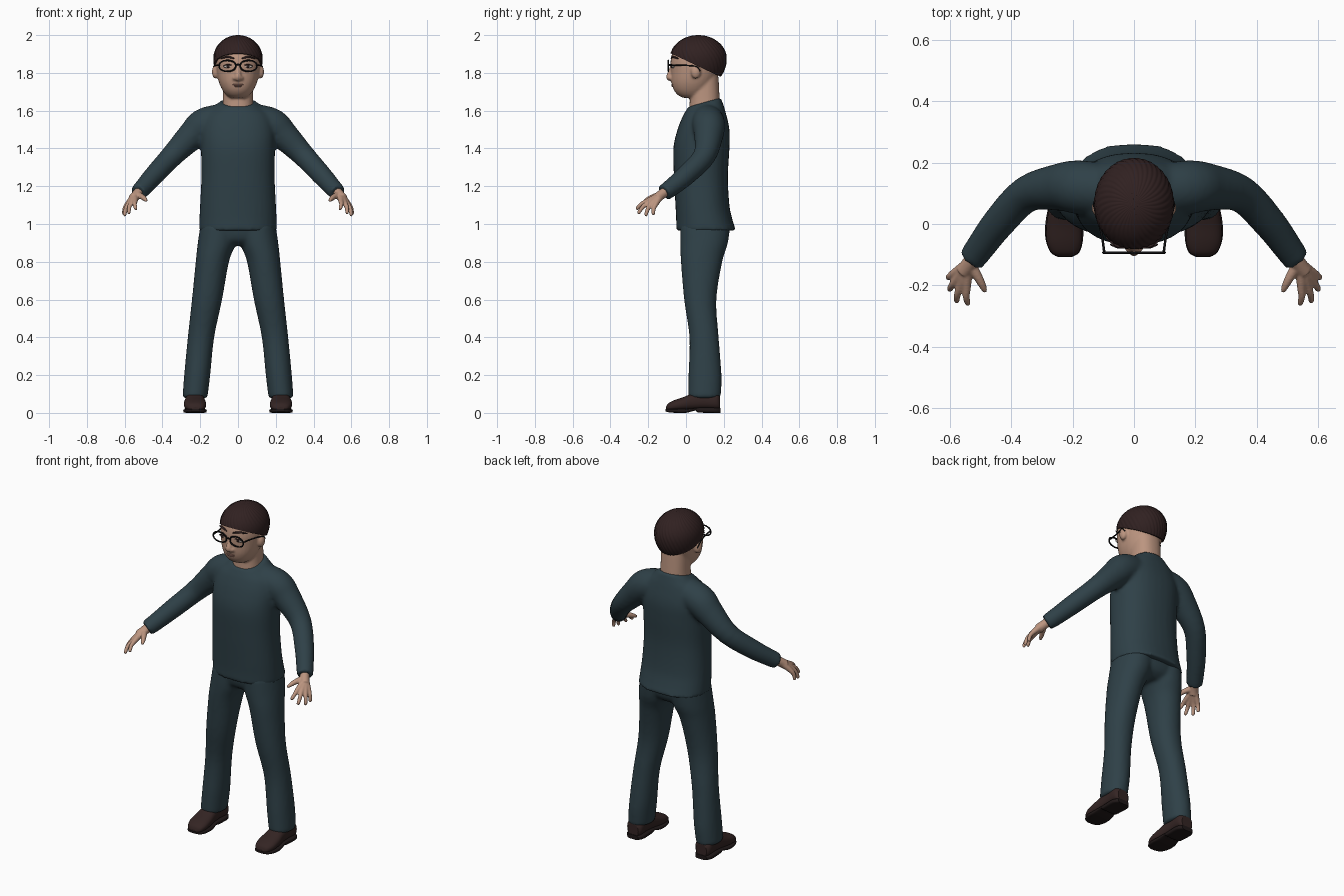
import bpy, bmesh, math
from mathutils import Vector, Matrix

cube = bpy.data.objects.get("Cube")
if cube:
    bpy.data.objects.remove(cube, do_unlink=True)


def material(name, rgb):
    m = bpy.data.materials.new(name)
    m.use_nodes = True
    m.diffuse_color = (*rgb, 1)
    m.node_tree.nodes["Principled BSDF"].inputs["Base Color"].default_value = (*rgb, 1)
    return m


CLOTH = material("dark_teal_cloth", (.028, .052, .064))
SKIN = material("skin", (.5, .3, .215))
HAIR = material("dark_brown_hair", (.03, .015, .015))
LEATHER = material("brown_leather", (.034, .018, .017))
SOLE = material("dark_sole", (.014, .009, .009))
BLACK = material("black_frame", (.006, .006, .007))
LIPS = material("lips", (.36, .18, .14))
WHITE = material("eye_white", (.55, .5, .46))


def refine(rows, steps=5):
    """Catmull-Rom interpolation of rows of numbers."""
    out = []
    for i in range(len(rows) - 1):
        a, b, c, d = rows[max(i - 1, 0)], rows[i], rows[i + 1], rows[min(i + 2, len(rows) - 1)]
        for k in range(steps):
            t = k / steps
            out.append([q + .5 * t * (r - p + t * (2*p - 5*q + 4*r - s + t * (3*(q - r) + s - p)))
                        for p, q, r, s in zip(a, b, c, d)])
    return out + [list(rows[-1])]


def loft(bm, rings, n=32, power=2.0, closed=False):
    """Skin superellipse rings given as (centre, half axis, half axis)."""
    loops = []
    for c, u, v in rings:
        loop = []
        for k in range(n):
            a = math.tau * k / n
            x, y = math.cos(a), math.sin(a)
            x, y = (math.copysign(abs(w) ** (2 / power), w) for w in (x, y))
            loop.append(bm.verts.new(Vector(c) + Vector(u) * x + Vector(v) * y))
        loops.append(loop)
    pairs = list(zip(loops, loops[1:]))
    if closed:
        pairs.append((loops[-1], loops[0]))
    else:
        bm.faces.new(loops[0])
        bm.faces.new(loops[-1])
    for p, q in pairs:
        for k in range(n):
            bm.faces.new((p[k], p[(k + 1) % n], q[(k + 1) % n], q[k]))


def column(bm, rows, side=1, power=2.3):
    """Upright loft: z, front y, back y, centre x, half width, tilt."""
    loft(bm, [((side * cx, (f + b) / 2, z), (w, 0, 0), (0, (b - f) / 2, t * (b - f) / 2))
              for z, f, b, cx, w, t in refine(rows)], power=power)


def lengthwise(bm, rows, power):
    """Loft along y: y, bottom z, top z, centre x, half width."""
    loft(bm, [((cx, y, (lo + hi) / 2), (w, 0, 0), (0, 0, (hi - lo) / 2))
              for y, lo, hi, cx, w in refine(rows, 4)], n=28, power=power)


def tube(bm, rows, side=1, n=12, closed=False, ref=(0, 0, 1), steps=4):
    """Round tube: x, y, z, radius."""
    rows = rows if closed else refine(rows, steps)
    pts = [Vector((side * r[0], r[1], r[2])) for r in rows]
    rings = []
    for i, p in enumerate(pts):
        prev = pts[i - 1] if closed or i else p
        nxt = pts[(i + 1) % len(pts)] if closed or i + 1 < len(pts) else p
        t = (nxt - prev).normalized()
        u = t.cross(Vector(ref)).normalized()
        rings.append((p, u * rows[i][3], u.cross(t) * rows[i][3]))
    loft(bm, rings, n=n, closed=closed)


def ball(bm, centre, half):
    bmesh.ops.create_uvsphere(bm, u_segments=24, v_segments=14, radius=1,
                              matrix=Matrix.Translation(centre) @ Matrix.Diagonal((*half, 1)))


def finish(bm, name, mat, mirror=False, voxel=0, relax=5):
    bmesh.ops.recalc_face_normals(bm, faces=bm.faces)
    for f in bm.faces:
        f.smooth = len(f.verts) < 5
    mesh = bpy.data.meshes.new(name)
    bm.to_mesh(mesh)
    bm.free()
    mesh.materials.append(mat)
    ob = bpy.data.objects.new(name, mesh)
    bpy.context.collection.objects.link(ob)
    if mirror:
        ob.modifiers.new("Mirror", 'MIRROR').use_mirror_merge = False
    if voxel:
        r = ob.modifiers.new("Blend", 'REMESH')
        r.mode, r.voxel_size, r.use_smooth_shade = 'VOXEL', voxel, True
        s = ob.modifiers.new("Relax", 'SMOOTH')
        s.factor, s.iterations = .5, relax
    return ob


# Sweater: torso and sleeves blended together
bm = bmesh.new()
column(bm, [(.965, -.052, .265, 0, .207, 0), (1.02, -.052, .247, 0, .205, 0),
            (1.1, -.056, .23, 0, .201, 0), (1.25, -.064, .222, 0, .194, 0),
            (1.4, -.067, .23, 0, .196, 0), (1.5, -.045, .23, 0, .195, 0),
            (1.58, -.018, .21, 0, .17, .1), (1.62, .0, .195, 0, .125, .2),
            (1.645, .012, .185, 0, .095, .28)])
for side in (1, -1):
    tube(bm, [(.08, .11, 1.555, .083), (.18, .12, 1.525, .088), (.245, .12, 1.467, .077),
              (.35, .097, 1.36, .06), (.44, .005, 1.262, .054), (.5, -.075, 1.195, .048),
              (.528, -.115, 1.166, .045)], side, n=24)
finish(bm, "sweater", CLOTH, voxel=.011)

# Trousers: hips and two legs
bm = bmesh.new()
column(bm, [(.885, .03, .17, 0, .07, 0), (.92, -.015, .215, 0, .16, 0), (1.0, -.03, .235, 0, .195, 0)])
for side in (1, -1):
    column(bm, [(.078, .012, .184, .228, .066, 0), (.2, .013, .188, .216, .069, 0),
                (.4, .018, .173, .196, .07, 0), (.6, -.01, .161, .164, .08, 0),
                (.8, -.027, .192, .136, .088, 0), (.9, -.031, .222, .112, .101, 0),
                (1.0, -.03, .235, .1, .098, 0)], side, power=2.1)
finish(bm, "trousers", CLOTH, voxel=.011)

# Shoes
bm = bmesh.new()
lengthwise(bm, [(-.106, .012, .03, .225, .018), (-.095, .01, .05, .225, .042),
                (-.06, .01, .068, .227, .057), (-.01, .012, .085, .228, .058),
                (.04, .015, .105, .228, .052), (.1, .018, .115, .228, .05),
                (.16, .015, .11, .228, .05), (.18, .015, .09, .228, .035)], 2.4)
finish(bm, "shoes", LEATHER, mirror=True)
bm = bmesh.new()
lengthwise(bm, [(-.108, .008, .02, .225, .022), (-.092, .003, .022, .225, .047),
                (-.05, 0, .022, .227, .061), (.0, 0, .022, .228, .061),
                (.05, .012, .026, .228, .053), (.065, .002, .028, .228, .053),
                (.15, 0, .028, .228, .055), (.183, 0, .026, .228, .036)], 4)
finish(bm, "shoe_soles", SOLE, mirror=True)

# Hands: wrist, palm, four fingers and thumb
bm = bmesh.new()
tube(bm, [(.51, -.09, 1.185, .026), (.54, -.135, 1.152, .026), (.555, -.155, 1.135, .027)], n=16)
for x, y, z, tx, ty, tz in ((.545, -.203, 1.122, .541, -.264, 1.078),
                            (.564, -.198, 1.113, .579, -.255, 1.055),
                            (.578, -.182, 1.108, .602, -.215, 1.043),
                            (.585, -.16, 1.106, .607, -.175, 1.048)):
    base, knuckle, tip = Vector((.545, -.135, 1.15)), Vector((x, y, z)), Vector((tx, ty, tz))
    mid = knuckle.lerp(tip, .5) + Vector((.004, -.003, .005))
    tube(bm, [(*base, .021), (*knuckle, .0145), (*mid, .0115), (*knuckle.lerp(tip, .92), .0095),
              (*tip, .005)])
tube(bm, [(.535, -.13, 1.155, .02), (.51, -.17, 1.145, .0155), (.494, -.2, 1.133, .0125),
          (.484, -.222, 1.122, .007)])
finish(bm, "hands", SKIN, mirror=True, voxel=.0045, relax=4)

# Head with neck, nose and ears
bm = bmesh.new()
column(bm, [(1.668, -.015, .08, 0, .04, 0), (1.683, -.043, .1, 0, .062, 0),
            (1.71, -.065, .125, 0, .083, 0), (1.75, -.077, .15, 0, .101, 0),
            (1.8, -.08, .172, 0, .112, 0), (1.86, -.082, .187, 0, .117, 0),
            (1.92, -.067, .18, 0, .108, 0), (1.96, -.03, .15, 0, .08, 0)], power=2.15)
column(bm, [(1.57, .015, .18, 0, .085, 0), (1.66, .02, .178, 0, .08, 0), (1.78, .02, .172, 0, .08, 0)])
tube(bm, [(0, -.068, 1.845, .012), (0, -.08, 1.805, .015), (0, -.088, 1.777, .018),
          (0, -.078, 1.765, .012)], ref=(1, 0, 0))
for side in (1, -1):
    ball(bm, (side * .016, -.08, 1.772), (.013, .015, .011))
    ball(bm, (side * .12, .052, 1.805), (.018, .026, .036))
finish(bm, "head", SKIN, voxel=.0065, relax=4)

# Hair: bowl cap with swirling strands, trimmed along a sloping line
bm = bmesh.new()
bmesh.ops.create_uvsphere(bm, u_segments=240, v_segments=40, radius=1)
for v in bm.verts:
    x, y, z = v.co
    ring = math.hypot(x, y)
    strand = abs(math.sin(18 * math.atan2(y, x) + 9 * z))
    s = 1 + .03 * ring * (strand ** .6 - 1)
    v.co = (x * s * .131, .065 + y * s * .151, 1.875 + z * s * (.125 if z > 0 else .155))
bmesh.ops.bisect_plane(bm, geom=bm.verts[:] + bm.edges[:] + bm.faces[:],
                       plane_co=(0, -.08, 1.903), plane_no=(0, .47, 1), clear_inner=True)
bmesh.ops.holes_fill(bm, edges=[e for e in bm.edges if e.is_boundary])
finish(bm, "hair", HAIR)

# Face details
bm = bmesh.new()
ball(bm, (.052, -.068, 1.834), (.024, .008, .0085))
finish(bm, "eyes", WHITE, mirror=True)
bm = bmesh.new()
ball(bm, (.052, -.073, 1.834), (.0085, .006, .0085))
tube(bm, [(.026, -.075, 1.839, .002), (.052, -.077, 1.844, .003), (.078, -.066, 1.837, .002)])
finish(bm, "irises_and_lashes", HAIR, mirror=True)
bm = bmesh.new()
tube(bm, [(.02, -.078, 1.876, .003), (.055, -.07, 1.885, .006), (.092, -.042, 1.876, .003)])
finish(bm, "eyebrows", HAIR, mirror=True)
bm = bmesh.new()
ball(bm, (0, -.07, 1.738), (.029, .008, .005))
ball(bm, (0, -.069, 1.73), (.023, .008, .005))
finish(bm, "lips", LIPS)

# Glasses: rims, bridge and temple arms
bm = bmesh.new()
rim = []
for k in range(36):
    a = math.tau * k / 36
    c, s = math.cos(a), math.sin(a)
    rim.append((.056 + .044 * c, -.093, 1.837 + .029 * math.copysign(abs(s) ** .85, s), .0042))
tube(bm, rim, n=8, closed=True, ref=(0, 1, 0))
tube(bm, [(-.002, -.095, 1.845, .0042), (.014, -.094, 1.842, .0042)], n=8)
tube(bm, [(.097, -.092, 1.842, .0042), (.106, -.03, 1.84, .0038), (.122, .03, 1.838, .0038),
          (.13, .06, 1.83, .0035), (.128, .075, 1.81, .003)], n=8)
finish(bm, "glasses", BLACK, mirror=True)
